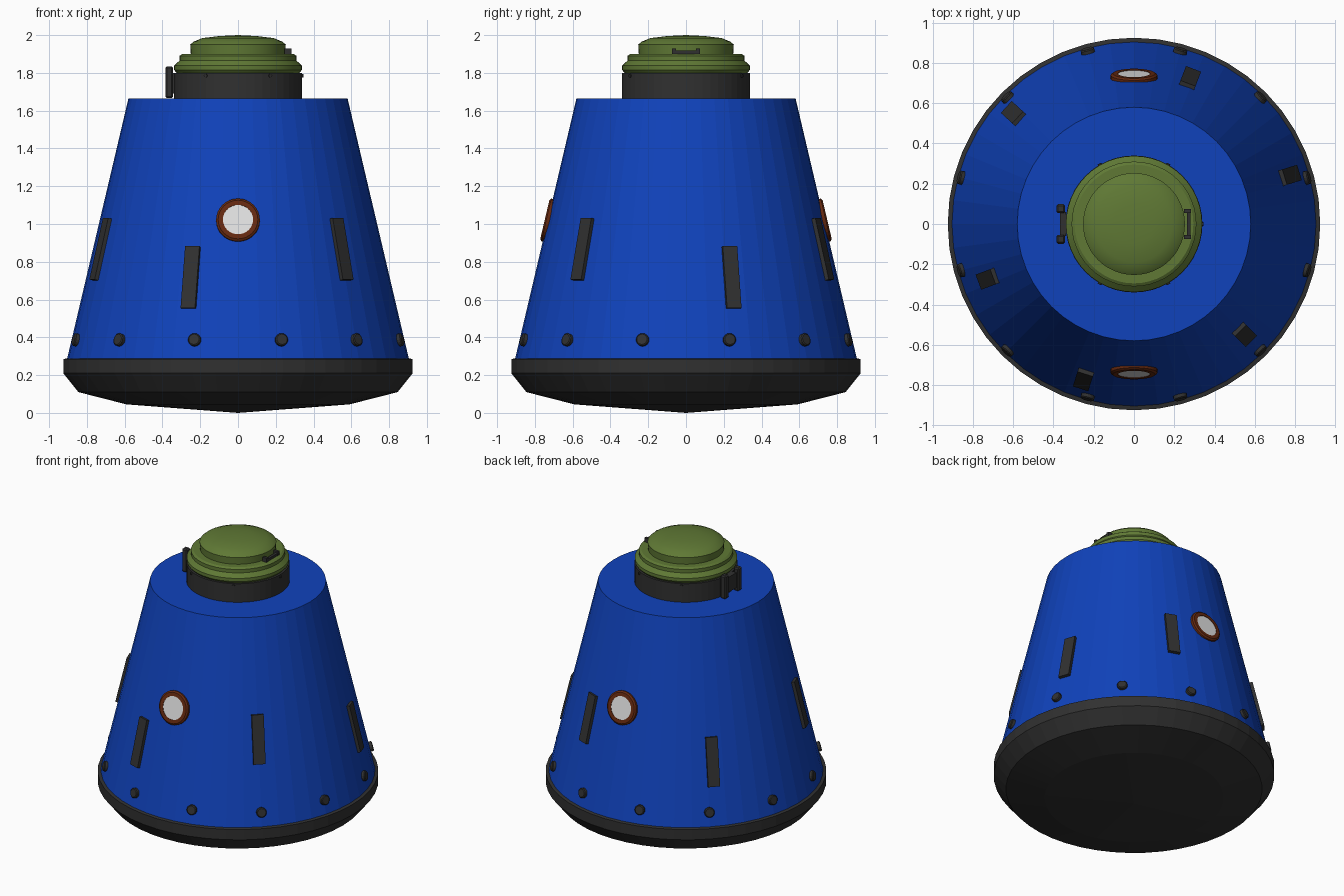
import bpy, bmesh, math
from mathutils import Matrix, Vector

if "Cube" in bpy.data.objects:
    bpy.data.objects.remove(bpy.data.objects["Cube"])

def mat(name, c):
    m = bpy.data.materials.new(name)
    m.diffuse_color = (*c, 1)
    m.use_nodes = True
    m.node_tree.nodes["Principled BSDF"].inputs["Base Color"].default_value = m.diffuse_color
    return m

BLUE = mat("blue_paint", (0.005, 0.055, 0.5))
DARK = mat("dark_grey", (0.03, 0.03, 0.03))
GREEN = mat("olive_green", (0.115, 0.19, 0.035))
RUST = mat("rust_brown", (0.13, 0.022, 0.005))
WHITE = mat("pale_glass", (0.75, 0.75, 0.75))

SLOPE = (0.905 - 0.58) / (1.665 - 0.285)

def finish(name, bm, material, matrix=None):
    bmesh.ops.remove_doubles(bm, verts=bm.verts, dist=1e-5)
    bmesh.ops.recalc_face_normals(bm, faces=bm.faces)
    if matrix:
        bm.transform(matrix)
    me = bpy.data.meshes.new(name)
    bm.to_mesh(me)
    bm.free()
    me.materials.append(material)
    ob = bpy.data.objects.new(name, me)
    bpy.context.collection.objects.link(ob)
    return ob

def lathe(name, profile, material, sides=48, matrix=None, closed=False):
    """Spin (radius, height) points around z."""
    bm = bmesh.new()
    vs = [bm.verts.new((r, 0, z)) for r, z in profile]
    pairs = list(zip(vs, vs[1:])) + ([(vs[-1], vs[0])] if closed else [])
    edges = [bm.edges.new(p) for p in pairs]
    bmesh.ops.spin(bm, geom=vs + edges, cent=(0, 0, 0), axis=(0, 0, 1),
                   angle=math.tau, steps=sides, use_duplicate=False)
    return finish(name, bm, material, matrix)

def box(name, size, loc, material, matrix=None, bevel=0):
    bm = bmesh.new()
    bmesh.ops.create_cube(bm, size=1, matrix=Matrix.Translation(loc) @ Matrix.Diagonal((*size, 1)))
    if bevel:
        bmesh.ops.bevel(bm, geom=bm.edges[:], offset=bevel, segments=1, affect='EDGES')
    return finish(name, bm, material, matrix)

def on_wall(deg, z, radius=None, slope=SLOPE):
    """Frame on a wall: x sideways, y up the wall, z outward."""
    a = math.radians(deg)
    r = 0.905 - SLOPE * (z - 0.285) if radius is None else radius
    n = Vector((math.cos(a), math.sin(a), slope)).normalized()
    t = Vector((-math.sin(a), math.cos(a), 0))
    m = Matrix((t, n.cross(t), n)).transposed().to_4x4()
    m.translation = (r * math.cos(a), r * math.sin(a), z)
    return m

# Main shell and heat shield
lathe("hull_cone", [(0, 0.285), (0.905, 0.285), (0.58, 1.665), (0, 1.665)], BLUE)
lathe("heat_shield", [(0, 0), (0.59, 0.045), (0.845, 0.11), (0.925, 0.21),
                      (0.925, 0.285), (0.90, 0.29), (0, 0.29)], DARK)

# Docking collar and hatch
lathe("collar", [(0, 1.66), (0.34, 1.66), (0.34, 1.8), (0, 1.8)], DARK)
hatch = lathe("hatch", [(0, 1.8), (0.325, 1.8), (0.338, 1.815), (0.338, 1.838), (0.31, 1.865),
                        (0.31, 1.89), (0.295, 1.9), (0.25, 1.9), (0.253, 1.95), (0.235, 1.965),
                        (0.19, 1.984), (0.10, 1.995), (0, 2.0)], GREEN)
hatch.data.shade_smooth()
hatch.data.set_sharp_from_angle(angle=math.radians(25))

# Portholes, front and back
for side, deg in (("front", -90), ("back", 90)):
    m = on_wall(deg, 1.02)
    lathe(side + "_porthole_rim", [(0.08, -0.02), (0.116, -0.02), (0.116, 0.008),
                                   (0.105, 0.016), (0.08, 0.016)], RUST, 32, m, True)
    lathe(side + "_porthole_glass", [(0, 0.005), (0.084, 0.005), (0.084, 0.013), (0, 0.013)],
          WHITE, 32, m)

# Wall strips, alternately low and high
for i, (deg, z) in enumerate([(252, 0.715), (315, 0.865), (17.3, 0.715),
                              (69, 0.865), (137.5, 0.715), (200.5, 0.865)]):
    box(f"wall_strip_{i}", (0.08, 0.335, 0.03), (0, 0, 0.004), DARK, on_wall(deg, z))

# Ring of bolts near the base
for i in range(12):
    lathe(f"base_bolt_{i}", [(0, -0.02), (0.034, -0.02), (0.034, 0.016), (0.028, 0.021), (0, 0.021)],
          DARK, 16, on_wall(15 + 30 * i, 0.385))

# Tiny collar studs
for i in range(6):
    lathe(f"collar_stud_{i}", [(0, -0.01), (0.01, -0.01), (0.01, 0.006), (0, 0.006)],
          DARK, 8, on_wall(60 * i, 1.785, 0.34, 0))

# Hinge on the left of the collar
box("hinge_plate", (0.03, 0.12, 0.11), (-0.352, 0, 1.745), DARK)
for s in (-1, 1):
    box(f"hinge_post_{s}", (0.042, 0.045, 0.168), (-0.364, s * 0.076, 1.75), DARK, bevel=0.008)

# Handle on the right of the hatch
box("handle_bar", (0.018, 0.14, 0.018), (0.272, 0, 1.91), DARK)
for s in (-1, 1):
    box(f"handle_post_{s}", (0.035, 0.02, 0.04), (0.265, s * 0.064, 1.91), DARK)
